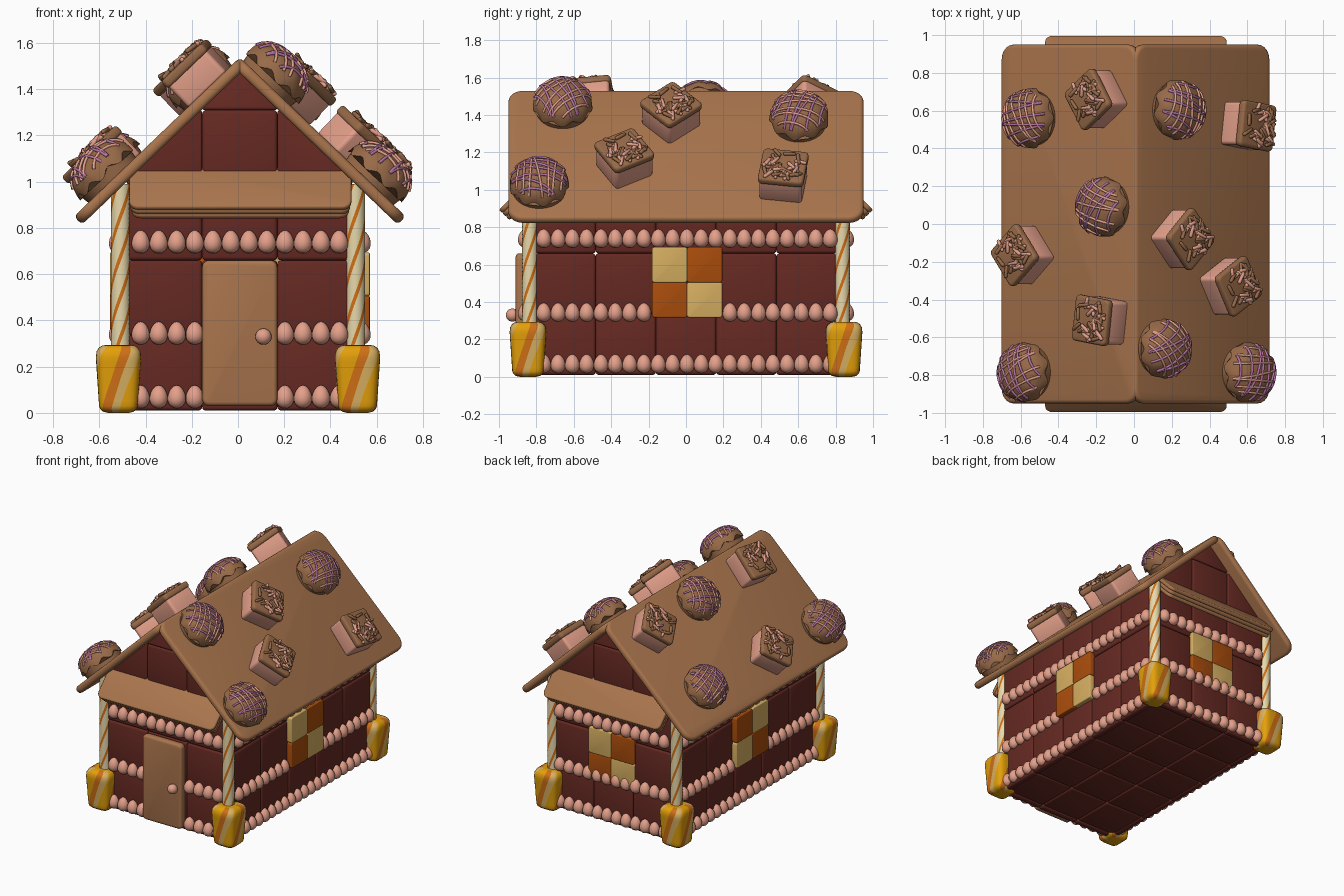
import bpy, bmesh, math, random
from mathutils import Matrix, Vector

if "Cube" in bpy.data.objects:
    bpy.data.objects.remove(bpy.data.objects["Cube"])

random.seed(4)
T = Matrix.Translation
PITCH = math.radians(43.8)
RIDGE = Vector((0.008, 0, 1.538))


def mat(name, r, g, b):
    m = bpy.data.materials.new(name)
    lin = [((c / 255 + 0.055) / 1.055) ** 2.4 if c > 10 else c / 255 / 12.92 for c in (r, g, b)]
    m.diffuse_color = (*lin, 1)
    m.use_nodes = True
    m.node_tree.nodes["Principled BSDF"].inputs["Base Color"].default_value = m.diffuse_color
    return m


BISCUIT = mat("biscuit_brown", 170, 117, 77)
CHOC = mat("chocolate_brown", 152, 106, 72)
WALL = mat("dark_red_chocolate", 102, 41, 34)
PINK = mat("pink_candy", 228, 160, 138)
YELLOW = mat("golden_yellow", 228, 160, 10)
AMBER = mat("amber_stripe", 208, 112, 22)
ORANGE = mat("orange_sponge", 172, 78, 12)
TAN = mat("tan_sponge", 216, 176, 98)
CREAM = mat("pale_cream", 238, 222, 175)
PURPLE = mat("purple_icing", 182, 115, 165)


def finish(bm, name, mats, angle=40):
    bmesh.ops.recalc_face_normals(bm, faces=bm.faces)
    me = bpy.data.meshes.new(name)
    bm.to_mesh(me)
    bm.free()
    for m in mats:
        me.materials.append(m)
    me.shade_smooth()
    me.set_sharp_from_angle(angle=math.radians(angle))
    return me


def place(name, me, matrix=Matrix()):
    ob = bpy.data.objects.new(name, me)
    ob.matrix_world = matrix
    bpy.context.scene.collection.objects.link(ob)
    return ob


def slab(name, size, m, centre=(0, 0, 0), corner=0, axis=2, bev=0.015, cut=False):
    """Box with rounded corners around one axis and softened edges."""
    bm = bmesh.new()
    bmesh.ops.create_cube(bm, size=1, matrix=T(centre) @ Matrix.Diagonal((*size, 1)))
    if cut:  # trim to the roof slopes
        for s in (-1, 1):
            res = bmesh.ops.bisect_plane(
                bm, geom=bm.verts[:] + bm.edges[:] + bm.faces[:], clear_outer=True,
                plane_co=RIDGE - Vector((0, 0, 0.05)), plane_no=(s * math.sin(PITCH), 0, math.cos(PITCH)))
            edges = [e for e in res["geom_cut"] if isinstance(e, bmesh.types.BMEdge)]
            if edges:
                bmesh.ops.holes_fill(bm, edges=bm.edges[:], sides=0)
        if not bm.faces:
            bm.free()
            return None
    if corner:
        es = [e for e in bm.edges if abs((e.verts[0].co - e.verts[1].co).normalized()[axis]) > 0.99]
        bmesh.ops.bevel(bm, geom=es, offset=corner, segments=6, profile=0.5, affect='EDGES')
    bm.normal_update()
    es = [e for e in bm.edges if len(e.link_faces) == 2 and e.calc_face_angle() > 0.6]
    bmesh.ops.bevel(bm, geom=es, offset=bev, segments=3, profile=0.5, affect='EDGES', clamp_overlap=True)
    return finish(bm, name, [m])


def box(name, size, m, centre, matrix=Matrix(), **kw):
    me = slab(name, size, m, centre, **kw)
    if me:
        place(name, me, matrix)


# walls and floor of chocolate tiles
P = 0.325
for j in range(5):
    for s in (-1, 1):
        for i in (-1, 0, 1):
            box("gable_wall_tile", (P, 0.05, P), WALL, (0.0075 + i * P, s * 0.827, 0.01 + (j + 0.5) * P),
                cut=j > 1, bev=0.016)
        if j < 3:
            for k in range(-2, 3):
                box("side_wall_tile", (0.05, 0.322, P), WALL, (0.008 + s * 0.5, k * 0.322, 0.01 + (j + 0.5) * P),
                    bev=0.016)
for i in (-1, 0, 1):
    for k in range(-2, 3):
        box("floor_tile", (P, 0.322, 0.05), WALL, (0.0075 + i * P, k * 0.322, 0.04), bev=0.016)

# roof panels and layered awnings
for s in (-1, 1):
    slope = T(RIDGE) @ Matrix.Rotation(s * PITCH, 4, 'Y')
    box("roof_panel", (0.994, 1.9, 0.05), BISCUIT, (s * 0.497, 0, -0.025), slope, corner=0.08, bev=0.02)
    for n in range(3):
        tilt = T((0.01, s * 1.0, 0.892)) @ Matrix.Rotation(-s * math.radians(46), 4, 'X')
        box("awning_layer", (0.96 - 0.01 * n, 0.27, 0.026), BISCUIT, (0, -s * 0.135, -0.013 - 0.026 * n),
            tilt, corner=0.04, bev=0.009)

# door and knob
box("door", (0.325, 0.055, 0.63), BISCUIT, (0.0075, -0.883, 0.345), corner=0.03, axis=1, bev=0.018)
bm = bmesh.new()
bmesh.ops.create_uvsphere(bm, u_segments=20, v_segments=12, radius=0.035)
place("door_knob", finish(bm, "door_knob", [PINK]), T((0.11, -0.928, 0.33)))

# chequered sponge windows
for a in (0, 1):
    for b in (0, 1):
        z = 0.412 + 0.187 * b
        o = -0.0875 + 0.187 * a
        for s in (-1, 1):
            box("side_window_pane", (0.06, 0.19, 0.19), TAN if a != b else ORANGE, (0.008 + s * 0.532, o, z),
                corner=0.015, axis=0, bev=0.006)
        box("back_window_pane", (0.19, 0.06, 0.19), TAN if a == b else ORANGE, (o, 0.845, z),
            corner=0.015, axis=1, bev=0.006)

# egg-shaped candy trim
bm = bmesh.new()
bmesh.ops.create_uvsphere(bm, u_segments=14, v_segments=10, radius=1)
for v in bm.verts:
    k = 1 - 0.16 * v.co.z
    v.co = (v.co.x * 0.04 * k, v.co.y * 0.04 * k, v.co.z * 0.05)
egg = finish(bm, "candy_egg", [PINK], 80)
for row, z in enumerate((0.07, 0.345, 0.74)):
    for s in (-1, 1):
        for i in range(12):
            x = -0.421 + i * 0.078
            if s > 0 or row == 2 or not -0.17 < x < 0.19:
                place("gable_trim_egg", egg, T((x, s * 0.858, z)))
        for i in range(21):
            y = -0.761 + i * 0.0766
            if row != 1 or not -0.2 < y < 0.21:
                place("side_trim_egg", egg, T((0.008 + s * 0.526, y, z)) @ Matrix.Rotation(math.pi / 2, 4, 'Z'))


def twisted(name, profile, n, power, twist, pattern, mats):
    """Lathe-like candy with spiral stripes following its twisted columns."""
    bm = bmesh.new()
    rings = []
    for z, r in profile:
        ring = []
        for c in range(n):
            t = c * math.tau / n + twist * z
            k = r / (abs(math.cos(t)) ** power + abs(math.sin(t)) ** power) ** (1 / power)
            ring.append(bm.verts.new((k * math.cos(t), k * math.sin(t), z)))
        rings.append(ring)
    for lo, hi in zip(rings, rings[1:]):
        for c in range(n):
            d = (c + 1) % n
            bm.faces.new((lo[c], lo[d], hi[d], hi[c])).material_index = pattern[c % len(pattern)]
    bm.faces.new(rings[0])
    bm.faces.new(rings[-1])
    return finish(bm, name, mats, 50)


# corner posts and candy blocks
post = twisted("corner_post", [(0.2 + 0.79 * i / 40, 0.041) for i in range(41)], 32, 2, 9,
               [1, 1, 0, 0, 0, 0, 0, 0], [CREAM, AMBER])
outline = [(0.0, 0.045), (0.005, 0.066), (0.018, 0.08)]
outline += [(0.03 + 0.21 * i / 10, 0.084 + 0.014 * i / 10) for i in range(11)]
outline += [(0.265, 0.095), (0.282, 0.085), (0.291, 0.07), (0.294, 0.05)]
block = twisted("corner_block", outline, 60, 4.5, 3.5, [0] * 7 + [1] * 4 + [2] * 4, [YELLOW, AMBER, TAN])
for sx in (-1, 1):
    for sy in (-1, 1):
        place("corner_post", post, T((sx * 0.508, sy * 0.835, 0)))
        place("corner_block", block, T((sx * 0.517, sy * 0.845, 0)))

# dome cake: wavy-edged chocolate cap on a round base
R, H = 0.158, 0.118
bm = bmesh.new()
n, prev = 60, None
for q in range(10):
    f = q / 9 * math.pi / 2
    ring = []
    for c in range(n):
        t = c * math.tau / n
        wave = math.cos(9 * t) * math.cos(f) ** 6
        r = (R + 0.003 * wave) * max(math.cos(f), 0.02) ** 0.8
        ring.append(bm.verts.new((r * math.cos(t), r * math.sin(t), 0.042 - 0.014 * wave + H * math.sin(f))))
    if prev:
        for c in range(n):
            bm.faces.new((prev[c], prev[(c + 1) % n], ring[(c + 1) % n], ring[c]))
    else:
        bm.faces.new(ring[::-1])
    prev = ring
bm.faces.new(prev)
bmesh.ops.create_cone(bm, cap_ends=True, segments=40, radius1=0.14, radius2=0.15, depth=0.07, matrix=T((0, 0, 0.02)))
dome = finish(bm, "dome_cake", [CHOC], 60)


def drizzle(name, m, turn):
    cu = bpy.data.curves.new(name, 'CURVE')
    cu.dimensions, cu.bevel_depth, cu.bevel_resolution = '3D', 0.007, 1
    for i in range(7):
        d = -0.12 + 0.04 * i + random.uniform(-0.01, 0.01)
        half, a = math.sqrt(0.15 ** 2 - d * d), turn + random.uniform(-0.2, 0.2)
        sp = cu.splines.new('POLY')
        sp.points.add(12)
        for k, p in enumerate(sp.points):
            t = half * math.sin((k / 6 - 1) * math.pi / 2)
            rr = min(math.hypot(d, t) / R, 1)
            z = 0.046 + H * math.sqrt(max(0, 1 - rr ** 2.5))
            p.co = (d * math.cos(a) - t * math.sin(a), d * math.sin(a) + t * math.cos(a), z, 1)
    ob = bpy.data.objects.new(name, cu)
    me = bpy.data.meshes.new_from_object(ob)
    bpy.data.objects.remove(ob)
    me.materials.clear()
    me.materials.append(m)
    me.shade_smooth()
    return me


icing = [("pink_drizzle", drizzle("pink_drizzle", PINK, 0.4)), ("purple_drizzle", drizzle("purple_drizzle", PURPLE, 1.7))]

# square cake: pink sponge, chocolate plate, sprinkles
sponge = slab("cake_sponge", (0.23, 0.23, 0.125), PINK, (0, 0, 0.06), corner=0.02, bev=0.01)
plate = slab("cake_topping", (0.246, 0.246, 0.045), CHOC, (0, 0, 0.138), corner=0.025, bev=0.015)
bm = bmesh.new()
for i in range(36):
    before = set(bm.faces)
    spot = T((random.uniform(-0.09, 0.09), random.uniform(-0.09, 0.09), 0.165 + random.uniform(0, 0.01)))
    turn = Matrix.Rotation(random.uniform(0, math.pi), 4, 'Z') @ Matrix.Rotation(math.pi / 2 + random.uniform(-.2, .2), 4, 'Y')
    new = bmesh.ops.create_uvsphere(bm, u_segments=8, v_segments=6, radius=0.0105)["verts"]
    for v in new:
        v.co.z += 0.024 if v.co.z > 0.001 else -0.024
        v.co = spot @ turn @ v.co
    for f in set(bm.faces) - before:
        f.material_index = int(i % 2 == 0)
sprinkles = finish(bm, "sprinkles", [PINK, CHOC], 80)


def on_roof(x, y, turn):
    s = 1 if x > 0 else -1
    u = (abs(x) - 0.062) / math.cos(PITCH)
    return (T(RIDGE) @ Matrix.Rotation(s * PITCH, 4, 'Y') @ T((s * u, y, 0))
            @ Matrix.Rotation(math.radians(turn), 4, 'Z'))


for i, (x, y) in enumerate([(-0.59, 0.56), (-0.2, 0.09), (-0.615, -0.785), (0.255, 0.605), (0.18, -0.66), (0.625, -0.785)]):
    m = on_roof(x, y, 50 * i)
    place("dome_cake", dome, m)
    for name, me in icing:
        place(name, me, m)
for x, y, a in [(-0.215, 0.66, 35), (-0.605, -0.165, 40), (-0.195, -0.51, -8), (0.605, 0.52, -8), (0.255, -0.08, 42), (0.51, -0.33, 30)]:
    m = on_roof(x, y, a)
    place("cake_sponge", sponge, m)
    place("cake_topping", plate, m)
    place("cake_sprinkles", sprinkles, m)
